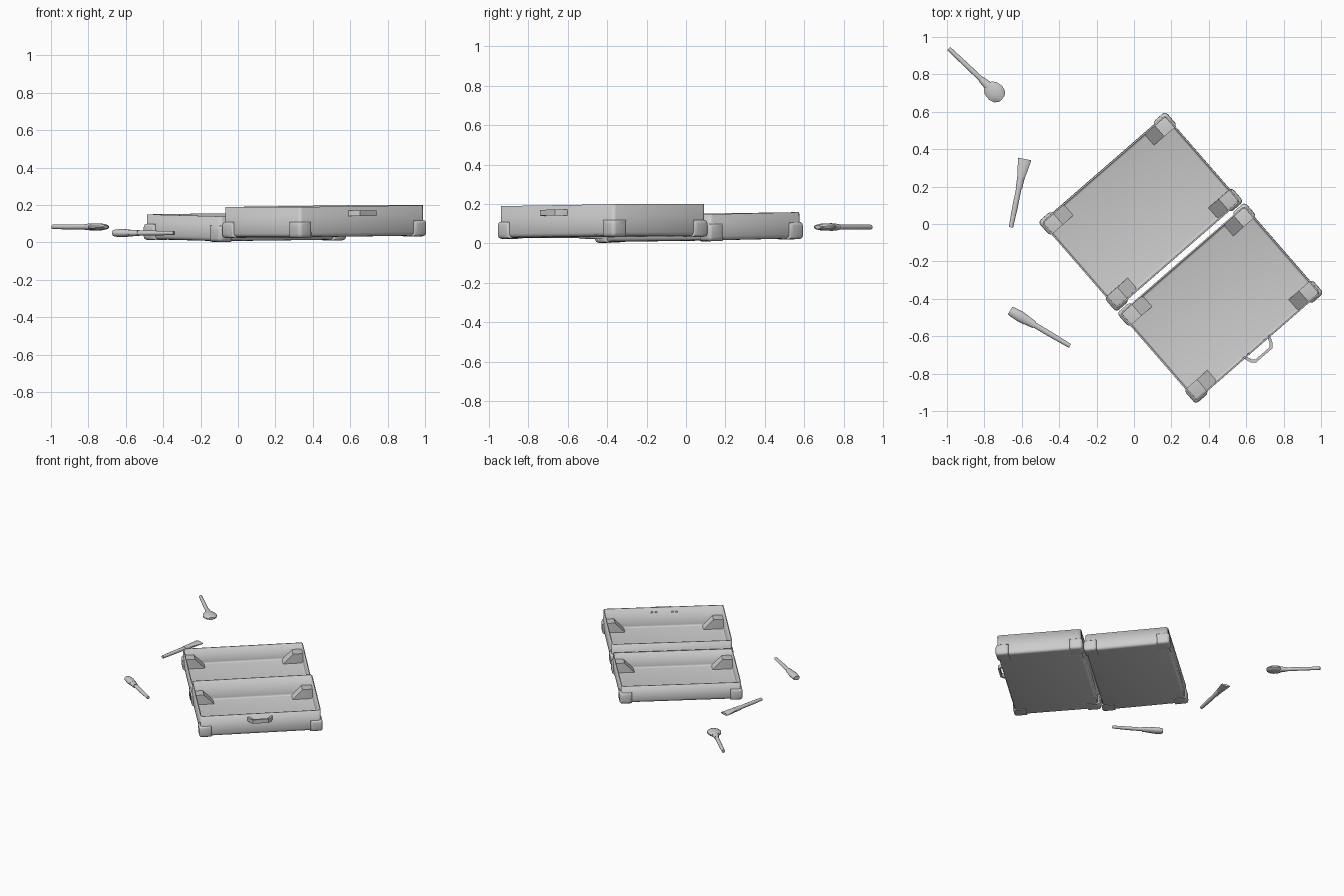
import bpy, bmesh, math
from mathutils import Matrix, Vector

if "Cube" in bpy.data.objects:
    bpy.data.objects.remove(bpy.data.objects["Cube"])

ANGLE = math.radians(41)


def make(name, bm, matrix=None, smooth=True):
    bmesh.ops.recalc_face_normals(bm, faces=bm.faces)
    me = bpy.data.meshes.new(name)
    bm.to_mesh(me)
    bm.free()
    ob = bpy.data.objects.new(name, me)
    bpy.context.collection.objects.link(ob)
    if matrix is not None:
        ob.matrix_world = matrix
    if smooth:
        bpy.ops.object.select_all(action='DESELECT')
        ob.select_set(True)
        bpy.context.view_layer.objects.active = ob
        bpy.ops.object.shade_smooth_by_angle(angle=math.radians(40))
    return ob


def box(lo, hi):
    bm = bmesh.new()
    bmesh.ops.create_cube(bm, size=1)
    for v in bm.verts:
        v.co = Vector([(a + b) / 2 + c * (b - a) for a, b, c in zip(lo, hi, v.co)])
    return bm


def prism(profile, axis_lo, axis_hi, place):
    """Extrude a 2D profile between two values; place(p, q, t) gives the 3D point."""
    bm = bmesh.new()
    rings = [[bm.verts.new(place(p, q, t)) for p, q in profile] for t in (axis_lo, axis_hi)]
    n = len(profile)
    for i in range(n):
        j = (i + 1) % n
        bm.faces.new((rings[0][i], rings[0][j], rings[1][j], rings[1][i]))
    bm.faces.new(rings[0])
    bm.faces.new(rings[1][::-1])
    return bm


def tray(name, u, v, z, top, tilt_u, tilt_v):
    """Open half of the case with corner guards and inner ramps."""
    hu, hv = (u[1] - u[0]) / 2, (v[1] - v[0]) / 2
    m = (Matrix.Rotation(ANGLE, 4, 'Z')
         @ Matrix.Translation(((u[0] + u[1]) / 2, (v[0] + v[1]) / 2, z))
         @ Matrix.Rotation(-tilt_u, 4, 'Y') @ Matrix.Rotation(tilt_v, 4, 'X'))
    # shell
    bm = box((-hu, -hv, 0.004), (hu, hv, top))
    bmesh.ops.delete(bm, geom=[f for f in bm.faces if min(w.co.z for w in f.verts) > 0.05],
                     context='FACES')
    edges = [e for e in bm.edges if not e.is_boundary]
    bmesh.ops.bevel(bm, geom=edges, offset=0.02, segments=3, profile=0.5, affect='EDGES')
    shell = make(name + "_shell", bm, m)
    sol = shell.modifiers.new("wall", 'SOLIDIFY')
    sol.thickness = 0.008
    sol.offset = -1
    # corners
    for i, (sx, sy) in enumerate([(-1, -1), (1, -1), (1, 1), (-1, 1)]):
        xs = sorted((sx * (hu + 0.012), sx * (hu - 0.08)))
        ys = sorted((sy * (hv + 0.012), sy * (hv - 0.085)))
        g = box((xs[0], ys[0], 0), (xs[1], ys[1], 0.088))
        outer = [e for e in g.edges
                 if all(w.co.x * sx > hu for w in e.verts) or all(w.co.y * sy > hv for w in e.verts)]
        bmesh.ops.bevel(g, geom=outer, offset=0.02, segments=3, profile=0.5, affect='EDGES')
        make(f"{name}_corner_guard_{i}", g, m)
        ramp = prism([(sx * (hu - 0.078), 0.01), (sx * (hu - 0.078), 0.088),
                      (sx * (hu - 0.155), 0.01)], sy * (hv - 0.005), sy * (hv - 0.085),
                     lambda p, q, t: (p, t, q))
        make(f"{name}_corner_ramp_{i}", ramp, m, smooth=False)
    return m, hv


front_m, front_hv = tray("front_tray", (-0.37, 0.512), (-0.932, -0.312), 0.028, 0.166, 0.011, 0.0)
tray("back_tray", (-0.368, 0.51), (-0.28, 0.333), 0.012, 0.137, 0.010, 0.018)

# carry handle: flat band bent to an arch
outer = [(-0.093, 0.004), (-0.078, -0.035), (-0.058, -0.055),
         (0.058, -0.055), (0.078, -0.035), (0.093, 0.004)]
inner = [(0.076, 0.004), (0.064, -0.028), (0.05, -0.041),
         (-0.05, -0.041), (-0.064, -0.028), (-0.076, 0.004)]
make("carry_handle", prism(outer + inner, 0.113, 0.143,
                           lambda p, q, t: (p - 0.006, q - front_hv, t)), front_m)
# handle studs on the inside of the wall
for k, x in enumerate((-0.09, -0.06, 0.06, 0.09)):
    y = -front_hv + 0.006
    make(f"handle_stud_{k}", box((x - 0.013, y, 0.12), (x + 0.001, y + 0.006, 0.134)), front_m)


def loft(name, m, sections, sides=12):
    bm = bmesh.new()
    rings = []
    for t, w, h in sections:
        rings.append([bm.verts.new((t, w * math.cos(a), h * math.sin(a)))
                      for a in (2 * math.pi * (k + 0.5) / sides for k in range(sides))])
    for a, b in zip(rings, rings[1:]):
        for k in range(sides):
            j = (k + 1) % sides
            bm.faces.new((a[k], a[j], b[j], b[k]))
    bm.faces.new(rings[0])
    bm.faces.new(rings[-1])
    make(name, bm, m)


def brush(name, start, end, z, handle, ferrule, head):
    """Handle, ferrule and bristle head along one line; sections are (t, half width, half height)."""
    d = Vector(end) - Vector(start)
    m = Matrix.Translation((start[0], start[1], z)) @ Matrix.Rotation(math.atan2(d.y, d.x), 4, 'Z')
    loft(name + "_handle", m, handle)
    loft(name + "_ferrule", m, ferrule)
    loft(name + "_bristles", m, head)


# round fan brush
brush("round_brush", (-0.99, 0.938), (-0.722, 0.684), 0.083,
      [(0, 0.012, 0.012), (0.13, 0.014, 0.014), (0.255, 0.014, 0.014)],
      [(0.24, 0.018, 0.016), (0.295, 0.025, 0.02)],
      [(0.285, 0.03, 0.017), (0.31, 0.048, 0.019), (0.345, 0.053, 0.019),
       (0.375, 0.043, 0.015), (0.392, 0.02, 0.01)])
# flared flat brush
brush("flat_brush", (-0.658, -0.018), (-0.584, 0.348), 0.05,
      [(0, 0.012, 0.012), (0.1, 0.015, 0.014), (0.23, 0.015, 0.014)],
      [(0.215, 0.018, 0.017), (0.275, 0.021, 0.017)],
      [(0.265, 0.02, 0.016), (0.31, 0.028, 0.014), (0.373, 0.037, 0.008)])
# straight wide brush
brush("wide_brush", (-0.342, -0.652), (-0.655, -0.467), 0.05,
      [(0, 0.012, 0.011), (0.12, 0.015, 0.013), (0.245, 0.015, 0.013)],
      [(0.22, 0.02, 0.017), (0.285, 0.027, 0.018)],
      [(0.27, 0.027, 0.018), (0.31, 0.03, 0.022), (0.35, 0.028, 0.021), (0.372, 0.024, 0.017)])
